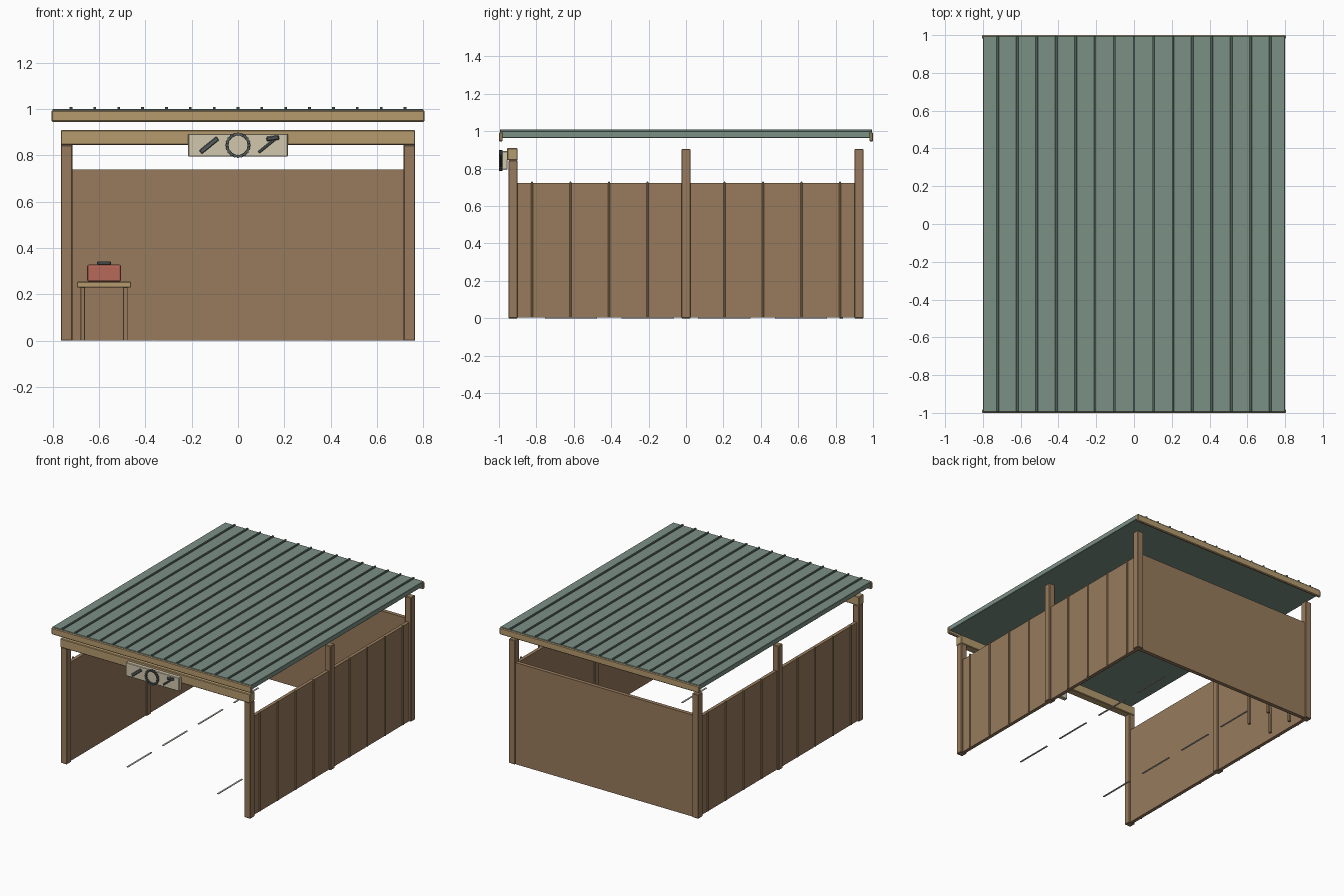
import bpy, bmesh, math
from mathutils import Matrix, Vector

if "Cube" in bpy.data.objects:
    bpy.data.objects.remove(bpy.data.objects["Cube"])


def mat(name, r, g, b):
    m = bpy.data.materials.new(name)
    m.diffuse_color = tuple((c / 255) ** 2.2 for c in (r, g, b)) + (1,)
    m.use_nodes = True
    m.node_tree.nodes["Principled BSDF"].inputs["Base Color"].default_value = m.diffuse_color
    return m


WOOD = mat("wood", 150, 122, 93)
LIGHT = mat("light_wood", 180, 153, 110)
BATTEN = mat("batten_wood", 165, 135, 100)
ROOF = mat("roof_green", 122, 142, 132)
RIB = mat("rib_green", 100, 120, 112)
CREAM = mat("cream", 208, 198, 172)
DARK = mat("dark_metal", 85, 92, 92)
RED = mat("red", 182, 105, 90)
PALE = mat("pale_paint", 200, 195, 185)


def finish(name, bm, material, bevel=0, segments=1):
    me = bpy.data.meshes.new(name)
    bm.to_mesh(me)
    bm.free()
    me.materials.append(material)
    ob = bpy.data.objects.new(name, me)
    bpy.context.collection.objects.link(ob)
    if bevel:
        mod = ob.modifiers.new("bevel", "BEVEL")
        mod.width, mod.segments = bevel, segments
    return ob


def box(name, x, y, z, material, bevel=0, tilt=0, segments=1):
    """Box from (min, max) ranges, optionally tilted about its y axis."""
    r = (x, y, z)
    centre = Vector([(a + b) / 2 for a, b in r])
    size = [b - a for a, b in r]
    bm = bmesh.new()
    bmesh.ops.create_cube(bm, size=1, matrix=Matrix.Diagonal(size + [1]))
    ob = finish(name, bm, material, bevel, segments)
    ob.location = centre
    ob.rotation_euler.y = tilt
    return ob


def side(s, a, b):
    return tuple(sorted((s * a, s * b)))


# Roof sheet, raised seams and end boards
box("roof_sheet", (-.8, .8), (-.995, .995), (.965, 1), ROOF, .002)
for i in range(15):
    x = (i - 7) * .103
    box(f"roof_seam_{i + 1}", (x - .006, x + .006), (-.995, .995), (.998, 1.01), RIB, .002)
for s, n in ((-1, "front"), (1, "back")):
    box(f"{n}_fascia", (-.805, .805), side(s, .98, 1), (.945, .995), LIGHT, .005)

# Posts, side walls and wall battens
for s, n in ((-1, "left"), (1, "right")):
    px = side(s, .715, .765)
    box(f"{n}_front_post", px, (-.95, -.9), (0, .845), WOOD, .004)
    box(f"{n}_middle_post", px, (-.025, .025), (0, .905), WOOD, .004)
    box(f"{n}_back_post", px, (.9, .95), (0, .905), WOOD, .004)
    box(f"{n}_side_wall", side(s, .725, .75), (-.9, .9), (.003, .722), WOOD)
    for k in (-4, -3, -2, -1, 1, 2, 3, 4):
        y = k * .206
        box(f"{n}_batten_{k}", side(s, .748, .759), (y - .005, y + .005),
            (.005, .73), BATTEN, .002)

# Back wall and front beam
box("back_wall", (-.717, .717), (.912, .94), (0, .74), WOOD)
box("front_beam", (-.765, .765), (-.957, -.9), (.845, .91), LIGHT, .004)

# Dashed floor lines
for x in (-.365, .365):
    for k in (-1.5, -.5, .5, 1.5):
        y = k * .41
        box("floor_dash", (x - .006, x + .006), (y - .14, y + .14), (0, .004), PALE)

# Work table
TX, TY = -.578, .73
box("table_top", (TX - .117, TX + .117), (TY - .125, TY + .125), (.23, .255), LIGHT, .003)
for sx in (-1, 1):
    for sy in (-1, 1):
        x, y = TX + sx * .092, TY + sy * .1
        box("table_leg", (x - .01, x + .01), (y - .01, y + .01), (0, .231), WOOD, .002)

# Toolbox with handle
box("toolbox", (TX - .073, TX + .073), (TY - .04, TY + .04), (.255, .329), RED, .008, 0, 2)
box("toolbox_handle", (TX - .03, TX + .03), (TY - .01, TY + .01), (.327, .343), DARK, .004)

# Sign board
box("sign_board", (-.215, .215), (-.985, -.955), (.795, .893), CREAM, .003)

# Chain ring emblem: thin hoop carrying small round links
SZ = .844
bm = bmesh.new()
N, M = 40, 8
rows = []
for i in range(N):
    a = i * math.tau / N
    row = []
    for j in range(M):
        b = j * math.tau / M
        r = .047 + .005 * math.cos(b)
        row.append(bm.verts.new((r * math.cos(a), -.989 + .005 * math.sin(b),
                                 SZ + r * math.sin(a))))
    rows.append(row)
for i in range(N):
    for j in range(M):
        p, q, k = rows[i], rows[(i + 1) % N], (j + 1) % M
        bm.faces.new((p[j], p[k], q[k], q[j]))
bmesh.ops.recalc_face_normals(bm, faces=bm.faces)
finish("emblem_hoop", bm, DARK)
bm = bmesh.new()
for i in range(20):
    a = i * math.tau / 20
    m = Matrix.Translation((.048 * math.cos(a), -.99, SZ + .048 * math.sin(a)))
    m = m @ Matrix.Rotation(math.pi / 2, 4, "X")
    bmesh.ops.create_cone(bm, cap_ends=True, segments=8, radius1=.0075,
                          radius2=.0075, depth=.018, matrix=m)
finish("emblem_links", bm, DARK)

# Chisel and hammer emblems
box("emblem_chisel", (-.173, -.077), (-.994, -.984), (SZ - .01, SZ + .01), DARK, .003,
    math.radians(-39))
box("emblem_hammer_handle", (.079, .171), (-.994, -.984), (SZ - .008, SZ + .004), DARK, .003,
    math.radians(-39))
box("emblem_hammer_head", (.122, .178), (-.997, -.984), (.864, .884), DARK, .005,
    math.radians(-8))
